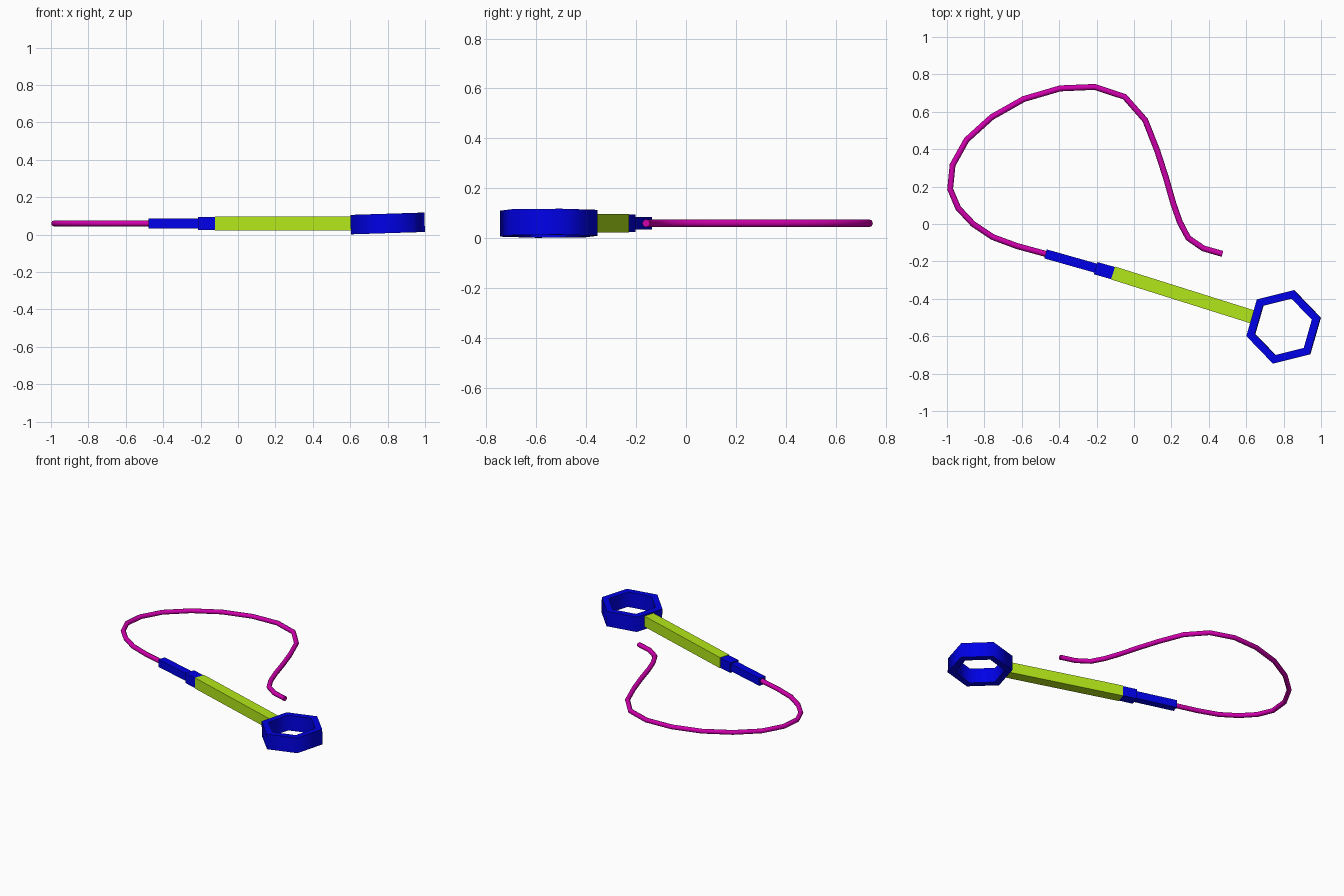
import bpy
import bmesh
import math
from mathutils import Vector, Matrix

cube = bpy.data.objects.get("Cube")
if cube:
    bpy.data.objects.remove(cube, do_unlink=True)

AXIS_Z = 0.06


def make_material(name, colour):
    mat = bpy.data.materials.new(name)
    mat.use_nodes = True
    mat.diffuse_color = (*colour, 1)
    mat.node_tree.nodes["Principled BSDF"].inputs["Base Color"].default_value = (*colour, 1)
    return mat


blue = make_material("pure blue", (0.0, 0.0, 0.85))
green = make_material("lime green", (0.45, 0.8, 0.01))
magenta = make_material("magenta", (0.64, 0.0, 0.42))


def add_object(name, data, mat):
    obj = bpy.data.objects.new(name, data)
    bpy.context.collection.objects.link(obj)
    data.materials.append(mat)
    return obj


def select_only(obj):
    bpy.ops.object.select_all(action="DESELECT")
    obj.select_set(True)
    bpy.context.view_layer.objects.active = obj


def mesh_from(bm, name, mat):
    bmesh.ops.recalc_face_normals(bm, faces=bm.faces)
    mesh = bpy.data.meshes.new(name)
    bm.to_mesh(mesh)
    bm.free()
    return add_object(name, mesh, mat)


def bar(name, start, end, width, height, mat):
    """Square bar lying between two points of the ground plan."""
    a, b = Vector((*start, AXIS_Z)), Vector((*end, AXIS_Z))
    run = b - a
    bm = bmesh.new()
    bmesh.ops.create_cube(bm, size=1)
    bmesh.ops.scale(bm, vec=(run.length, width, height), verts=bm.verts)
    turn = Matrix.Rotation(math.atan2(run.y, run.x), 4, "Z")
    bm.transform(Matrix.Translation((a + b) / 2) @ turn)
    return mesh_from(bm, name, mat)


def hex_ring(name, centre, outer, inner, height, angle, tilt, mat):
    """Open six-sided band, tipped slightly upward away from the handle."""
    bm = bmesh.new()
    profile = [(outer, -1), (outer, 1), (inner, 1), (inner, -1)]
    loops = []
    for i in range(6):
        a = angle + i * math.tau / 6
        loops.append([bm.verts.new((r * math.cos(a), r * math.sin(a), s * height / 2))
                      for r, s in profile])
    for i in range(6):
        p, q = loops[i], loops[(i + 1) % 6]
        for j in range(4):
            k = (j + 1) % 4
            bm.faces.new((p[j], q[j], q[k], p[k]))
    bm.transform(Matrix.Translation((*centre, AXIS_Z)) @ Matrix.Rotation(-tilt, 4, "Y"))
    return mesh_from(bm, name, mat)


# Rigid parts
bar("handle", (-0.112, -0.262), (0.635, -0.497), 0.072, 0.074, green)
bar("collar", (-0.205, -0.236), (-0.11, -0.263), 0.068, 0.069, blue)
bar("cord_sleeve", (-0.473, -0.16), (-0.19, -0.24), 0.05, 0.052, blue)
ring = hex_ring("hexagonal_ring", (0.8, -0.55), 0.204, 0.157, 0.104,
                math.radians(14), 0.032, blue)
select_only(ring)
bpy.ops.object.shade_smooth_by_angle(angle=math.radians(65))

# Flexible cord, from the sleeve round to its free end
path = [(-0.46, -0.163), (-0.625, -0.118), (-0.755, -0.07), (-0.86, 0), (-0.94, 0.085),
        (-0.983, 0.187), (-0.97, 0.315), (-0.895, 0.45), (-0.76, 0.572), (-0.59, 0.668),
        (-0.395, 0.725), (-0.21, 0.733), (-0.05, 0.68), (0.06, 0.555), (0.125, 0.39),
        (0.17, 0.25), (0.21, 0.11), (0.245, 0.01), (0.29, -0.075), (0.37, -0.13),
        (0.473, -0.16)]
curve = bpy.data.curves.new("cord", "CURVE")
curve.dimensions = "3D"
curve.bevel_depth = 0.016
curve.bevel_resolution = 2
curve.use_fill_caps = True
spline = curve.splines.new("POLY")
spline.points.add(len(path) - 1)
for point, (x, y) in zip(spline.points, path):
    point.co = (x, y, AXIS_Z, 1)
cord = add_object("cord", curve, magenta)
select_only(cord)
bpy.ops.object.convert(target="MESH")
bpy.ops.object.shade_smooth_by_angle(angle=math.radians(60))
